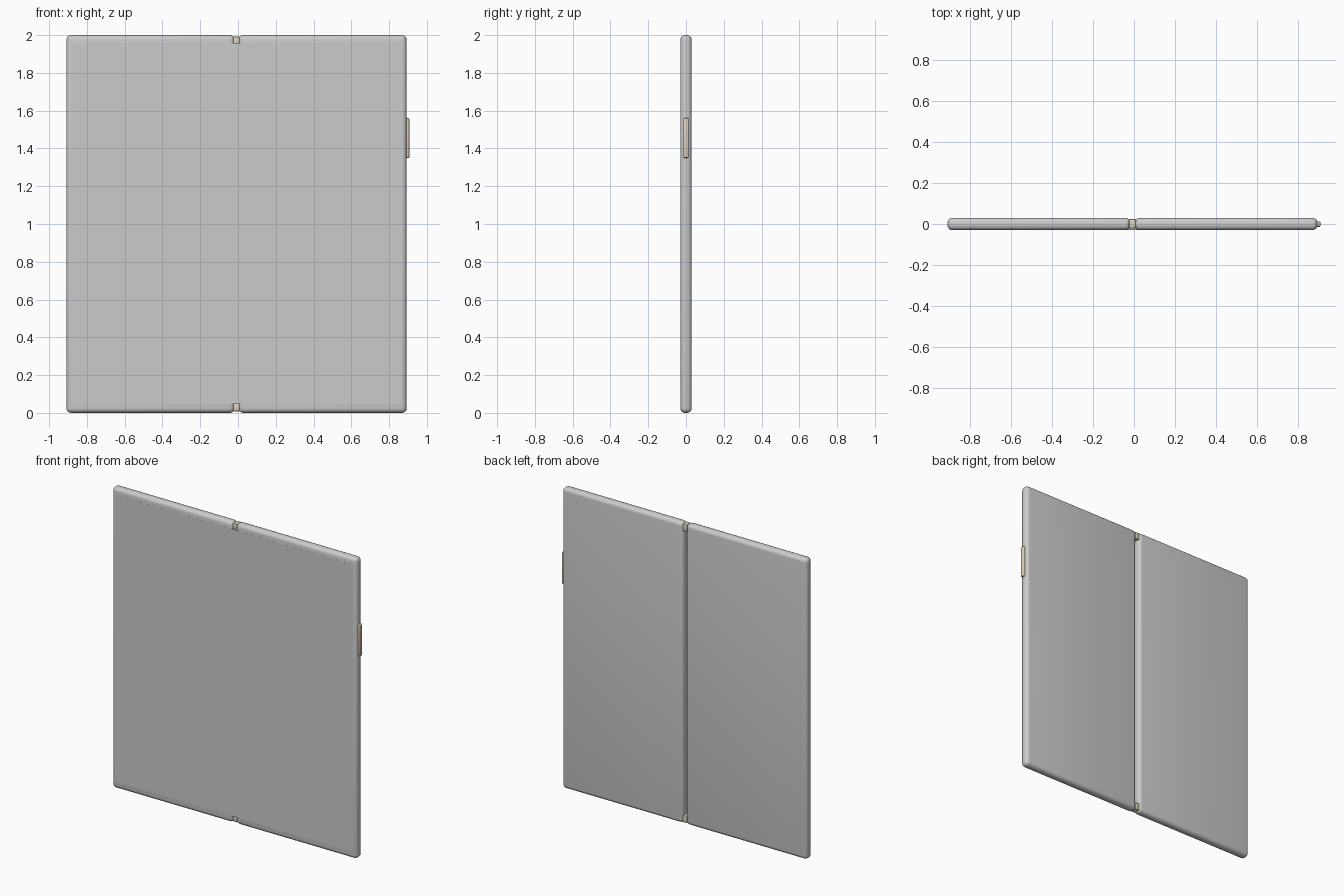
import bpy

if "Cube" in bpy.data.objects:
    bpy.data.objects.remove(bpy.data.objects["Cube"])

tan = bpy.data.materials.new("tan")
tan.diffuse_color = (0.72, 0.64, 0.50, 1)
tan.use_nodes = True
tan.node_tree.nodes["Principled BSDF"].inputs["Base Color"].default_value = tan.diffuse_color


def box(name, x, y, z, bevel=0.0, segments=4, mat=None):
    """Rounded box given by its (min, max) range on each axis."""
    bpy.ops.mesh.primitive_cube_add(
        size=1, location=[(a + b) / 2 for a, b in (x, y, z)])
    ob = bpy.context.object
    ob.name = name
    ob.scale = [b - a for a, b in (x, y, z)]
    bpy.ops.object.transform_apply(location=False, rotation=False, scale=True)
    if bevel:
        m = ob.modifiers.new("round", 'BEVEL')
        m.width, m.segments = bevel, segments
        bpy.ops.object.modifier_apply(modifier="round")
        bpy.ops.object.shade_smooth_by_angle()
    if mat:
        ob.data.materials.append(mat)
    return ob


# Two rounded body halves with a narrow gap between them
box("left_half", (-0.908, -0.018), (-0.03, 0.03), (0, 2), 0.025, 5)
box("right_half", (0.003, 0.893), (-0.03, 0.03), (0, 2), 0.025, 5)

# Folding screen, flush with the front and bridging the gap
box("screen", (-0.883, 0.868), (-0.0303, -0.022), (0.047, 1.957))

# Hinge blocks at both ends of the gap
for name, z in (("lower_hinge", (0.008, 0.055)), ("upper_hinge", (1.945, 1.992))):
    box(name, (-0.024, 0.009), (-0.021, 0.024), z, 0.004, 2, tan)

# Side button
box("side_button", (0.875, 0.907), (-0.014, 0.013), (1.35, 1.56), 0.005, 3, tan)
